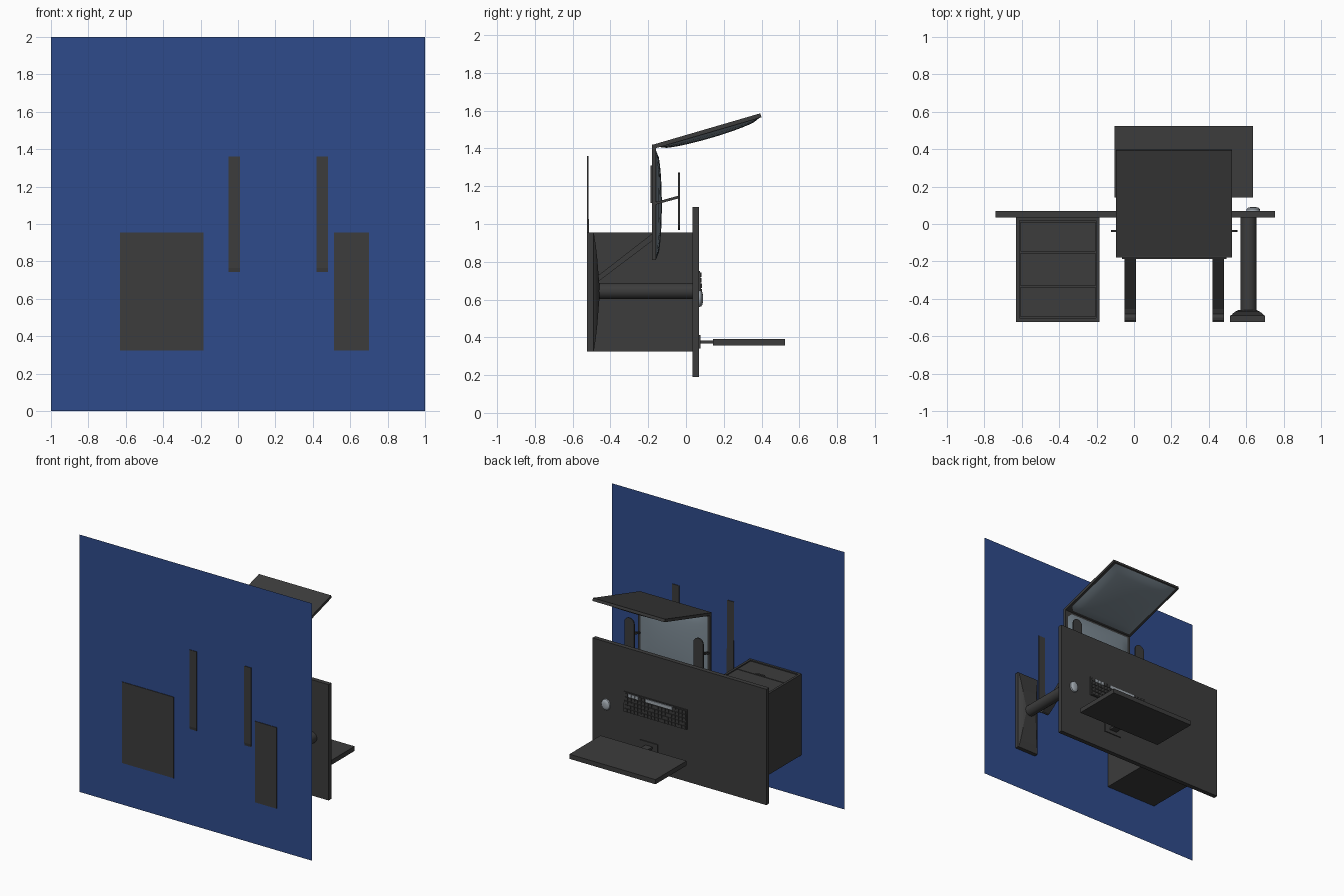
import bpy, bmesh, math
from mathutils import Matrix, Vector

if "Cube" in bpy.data.objects:
    bpy.data.objects.remove(bpy.data.objects["Cube"])

def mat(name, rgb):
    m = bpy.data.materials.new(name)
    m.diffuse_color = (*rgb, 1)
    m.use_nodes = True
    m.node_tree.nodes["Principled BSDF"].inputs["Base Color"].default_value = m.diffuse_color
    return m

DARK = mat("dark grey", (0.045, 0.045, 0.045))
BLUE = mat("floor blue", (0.028, 0.07, 0.26))
PAD = mat("cushion grey blue", (0.2, 0.25, 0.29))
LIGHT = mat("light grey", (0.36, 0.40, 0.44))

def finish(name, bm, m, smooth=False, matrix=None):
    if matrix:
        bmesh.ops.transform(bm, matrix=matrix, verts=bm.verts)
    bmesh.ops.recalc_face_normals(bm, faces=bm.faces)
    me = bpy.data.meshes.new(name)
    bm.to_mesh(me)
    bm.free()
    ob = bpy.data.objects.new(name, me)
    bpy.context.collection.objects.link(ob)
    me.materials.append(m)
    if smooth:
        bpy.ops.object.select_all(action='DESELECT')
        ob.select_set(True)
        bpy.context.view_layer.objects.active = ob
        bpy.ops.object.shade_smooth_by_angle(angle=math.radians(35))
    return ob

def add_box(bm, x, y, z):
    c = [(a[0] + a[1]) / 2 for a in (x, y, z)]
    s = [a[1] - a[0] for a in (x, y, z)]
    bmesh.ops.create_cube(bm, size=1, matrix=Matrix.Translation(c) @ Matrix.Diagonal((*s, 1)))

def box(name, x, y, z, m=DARK, matrix=None):
    bm = bmesh.new()
    add_box(bm, x, y, z)
    return finish(name, bm, m, matrix=matrix)

def prism(name, outline, lo, hi, axis, m=DARK, smooth=False):
    """Extrude a closed outline along the x, y or z axis."""
    bm = bmesh.new()
    def place(p, h):
        v = list(p)
        v.insert(axis, h)
        return bm.verts.new(v)
    f = bm.faces.new([place(p, lo) for p in outline])
    r = bmesh.ops.extrude_face_region(bm, geom=[f])
    d = Vector((0, 0, 0))
    d[axis] = hi - lo
    bmesh.ops.translate(bm, vec=d, verts=[v for v in r["geom"] if isinstance(v, bmesh.types.BMVert)])
    return finish(name, bm, m, smooth)

def loft(name, rings, m=DARK, smooth=False):
    bm = bmesh.new()
    rows = [[bm.verts.new(p) for p in r] for r in rings]
    n = len(rows[0])
    for a, b in zip(rows, rows[1:]):
        for i in range(n):
            bm.faces.new((a[i], a[(i + 1) % n], b[(i + 1) % n], b[i]))
    bm.faces.new(rows[0])
    bm.faces.new(rows[-1])
    return finish(name, bm, m, smooth)

def cushion(name, w, l, rise, matrix):
    """Pillow with a thin rim, domed along local +z."""
    bm = bmesh.new()
    bmesh.ops.create_grid(bm, x_segments=16, y_segments=16, size=1)
    for v in bm.verts:
        h = ((1 - v.co.x ** 2) * (1 - v.co.y ** 2)) ** 0.5 if max(abs(v.co.x), abs(v.co.y)) < 0.999 else 0
        v.co = (v.co.x * w / 2, v.co.y * l / 2, rise * h)
    return finish(name, bm, PAD, True, matrix)

# Floor sheet (the room's up direction is +y)
prism("floor", [(-1, 0), (1, 0), (1, 2), (-1, 2)], -0.5205, -0.5204, 1, BLUE)

# Desk top
box("desk_top", (-0.74, 0.755), (0.035, 0.07), (0.19, 1.09))

# Drawer cabinet: carcass, drawers and handle tabs
bm = bmesh.new()
add_box(bm, (-0.63, -0.185), (-0.525, 0.035), (0.325, 0.93))
add_box(bm, (-0.63, -0.612), (-0.525, 0.035), (0.93, 0.955))
add_box(bm, (-0.203, -0.185), (-0.525, 0.035), (0.93, 0.955))
add_box(bm, (-0.612, -0.203), (-0.525, -0.503), (0.93, 0.955))
add_box(bm, (-0.612, -0.203), (0.018, 0.035), (0.93, 0.955))
finish("cabinet", bm, DARK)
for i, (lo, hi) in enumerate([(-0.148, 0.012), (-0.332, -0.154), (-0.498, -0.338)]):
    box(f"drawer_{i}", (-0.608, -0.207), (lo, hi), (0.92, 0.95))
    prism(f"drawer_handle_{i}", [(-0.447, hi), (-0.363, hi), (-0.38, hi - 0.017), (-0.43, hi - 0.017)],
          0.945, 0.955, 2)

# Pedestal leg: rectangular foot rising in a curve to a column
cx, cz = 0.6075, 0.64
rings = []
for y, hx, hz in [(-0.525, .093, .315), (-0.49, .093, .315), (-0.487, .086, .306), (-0.478, .078, .25),
                  (-0.469, .066, .17), (-0.463, .055, .09), (-0.459, .046, .046)]:
    rings.append([(cx + a * hx, y, cz + b * hz) for a, b in ((-1, -1), (1, -1), (1, 1), (-1, 1))])
loft("leg_foot", rings)
cx = 0.612
prism("leg_column", [(cx + 0.043 * math.cos(t * math.pi / 8), 0.645 + 0.043 * math.sin(t * math.pi / 8))
                     for t in range(16)], -0.47, 0.036, 1, smooth=True)

# Chair: sled legs, each a bent strip with a diagonal riser
sled = [(-0.525, 1.36), (-0.525, 0.765), (-0.518, 0.73), (-0.505, 0.705), (-0.485, 0.69), (-0.465, 0.695),
        (-0.16, 0.925), (-0.165, 0.96), (-0.455, 0.735), (-0.48, 0.725), (-0.5, 0.74), (-0.514, 0.78), (-0.516, 1.36)]
for x, side in ((-0.02, "left"), (0.45, "right")):
    prism(f"chair_{side}_sled", sled, x - 0.03, x + 0.03, 0)

# Chair seat and tilted backrest, each a board with a pillow
SX = 0.215
box("seat_board", (SX - 0.31, SX + 0.31), (-0.18, -0.158), (0.81, 1.42))
seat_m = Matrix(((1, 0, 0, SX), (0, 0, 1, -0.158), (0, -1, 0, 1.10), (0, 0, 0, 1)))
cushion("seat_cushion", 0.575, 0.575, 0.03, seat_m)
a = math.atan2(0.165, 0.565)
c, s = math.cos(a), math.sin(a)
back_m = Matrix(((1, 0, 0, SX), (0, c, s, -0.175), (0, s, -c, 1.42), (0, 0, 0, 1)))
box("backrest_board", (-0.31, 0.31), (0, 0.592), (0, 0.022), DARK, back_m)
cushion("backrest_cushion", 0.575, 0.55, 0.03, back_m @ Matrix.Translation((0, 0.305, 0.022)))
box("seat_under_frame", (SX - 0.28, SX + 0.28), (-0.187, -0.18), (1.11, 1.31))

# Armrests: rounded pads on slanted rods
for x, d, side in ((-0.082, -1, "left"), (0.512, 1, "right")):
    pts = []
    for zc, sg in ((1.23, 1), (1.01, -1)):
        for k in range(9):
            t = math.pi * k / 8
            pts.append((x + sg * 0.042 * math.cos(t), zc + sg * 0.042 * math.sin(t)))
    prism(f"{side}_armrest", pts, -0.042, -0.033, 1)
    rod = [(-0.172, 1.1), (-0.04, 1.135), (-0.04, 1.15), (-0.172, 1.113)]
    prism(f"{side}_armrest_rod", rod, x - 0.01, x + 0.01, 0)

# Monitor with neck and foot
MX = 0.265
box("monitor", (MX - 0.37, MX + 0.37), (0.143, 0.525), (0.356, 0.392))
box("monitor_neck", (MX - 0.03, MX + 0.03), (0.07, 0.16), (0.367, 0.384))
box("monitor_foot", (MX - 0.075, MX + 0.075), (0.07, 0.077), (0.34, 0.412))

# Keyboard: tray, rows of keys, lighter space bar and arrow keys
prism("keyboard_tray", [(0.07, 0.597), (0.082, 0.597), (0.075, 0.75), (0.07, 0.75)], -0.06, 0.48, 0)
keys, bars = bmesh.new(), bmesh.new()
for r in range(5):
    z = 0.603 + r * 0.029
    y = 0.0865 - r * 0.0013
    for k in range(18):
        x = -0.053 + k * 0.0293
        light = r == 4 and (4 <= k < 12 or 14 <= k < 17)
        if r == 4 and 4 <= k < 11:
            w = 0.0293
        else:
            w = 0.024
        add_box(bars if light else keys, (x, x + w), (0.07, y), (z, z + 0.023))
finish("keyboard_keys", keys, DARK)
finish("keyboard_light_keys", bars, LIGHT)

# Mouse: tapered shell
rings = []
for y, k in ((0.07, 1), (0.08, 0.95), (0.087, 0.75), (0.09, 0.4)):
    rings.append([(0.637 + 0.037 * k * math.cos(t * math.pi / 8), y, 0.605 + 0.044 * k * math.sin(t * math.pi / 8))
                  for t in range(16)])
loft("mouse", rings, LIGHT, True)
